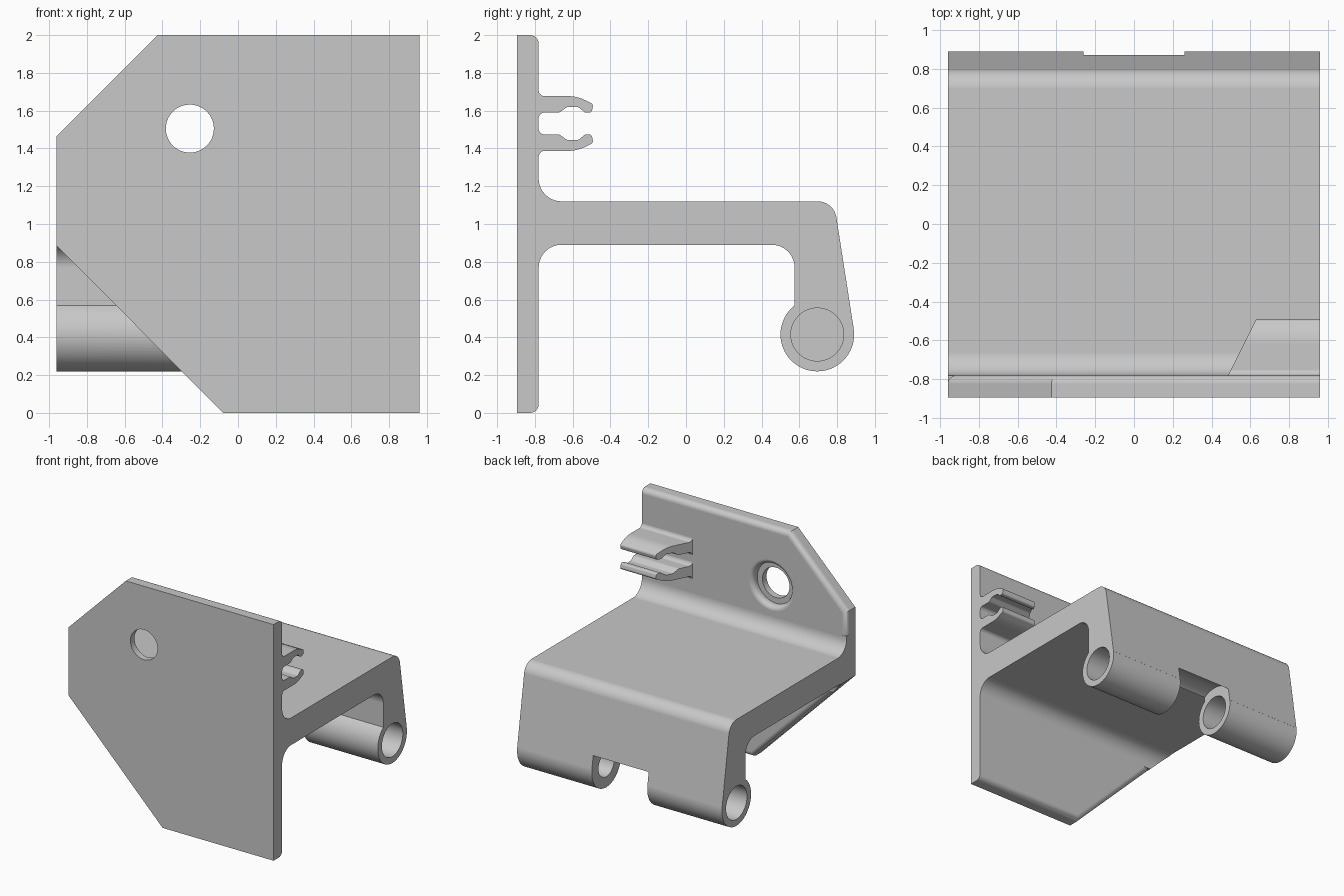
import bpy, bmesh, math
from mathutils import Vector

cube = bpy.data.objects.get("Cube")
if cube:
    bpy.data.objects.remove(cube, do_unlink=True)

grey = bpy.data.materials.new("light grey plastic")
grey.use_nodes = True
colour = (0.58, 0.58, 0.58, 1)
grey.diffuse_color = colour
grey.node_tree.nodes["Principled BSDF"].inputs["Base Color"].default_value = colour

HALF = 0.96                      # half width of the bracket
FRONT, BACK = -0.895, -0.78      # plate faces
PIVOT = Vector((0, 0.695, 0.415))
GAP = 0.26


def make_object(name, bm):
    bmesh.ops.recalc_face_normals(bm, faces=bm.faces)
    mesh = bpy.data.meshes.new(name)
    bm.to_mesh(mesh)
    bm.free()
    mesh.materials.append(grey)
    obj = bpy.data.objects.new(name, mesh)
    bpy.context.collection.objects.link(obj)
    return obj


def rounded(corners, steps=8):
    """Turn (a, b, radius) corners into a filleted outline."""
    out = []
    for i, (a, b, r) in enumerate(corners):
        p = Vector((a, b, 0))
        if r == 0:
            out.append(p)
            continue
        u = (Vector((*corners[i - 1][:2], 0)) - p).normalized()
        v = (Vector((*corners[(i + 1) % len(corners)][:2], 0)) - p).normalized()
        half = u.angle(v) / 2
        t = r / math.tan(half)
        c = p + (u + v).normalized() * r / math.sin(half)
        start, end = p + u * t - c, p + v * t - c
        out += [c + start.lerp(end, k / steps).normalized() * r for k in range(steps + 1)]
    return out


def prism(outline, axis, lo, hi):
    """Extrude a closed outline along x (outline is y, z) or y (outline is x, z)."""
    bm = bmesh.new()
    place = (lambda p: (lo, p[0], p[1])) if axis == "x" else (lambda p: (p[0], lo, p[1]))
    face = bm.faces.new([bm.verts.new(place(p)) for p in outline])
    ext = bmesh.ops.extrude_face_region(bm, geom=[face])["geom"]
    shift = Vector((hi - lo, 0, 0)) if axis == "x" else Vector((0, hi - lo, 0))
    bmesh.ops.translate(bm, vec=shift, verts=[e for e in ext if isinstance(e, bmesh.types.BMVert)])
    return bm


def lathe(name, profile, centre, axis):
    """Spin (radius, distance) points around an axis through centre."""
    bm = bmesh.new()
    axis = Vector(axis)
    verts = [bm.verts.new(centre + axis * d + Vector((0, 0, r))) for r, d in profile]
    edges = [bm.edges.new(pair) for pair in zip(verts, verts[1:])]
    bmesh.ops.spin(bm, geom=verts + edges, cent=centre, axis=axis,
                   angle=math.tau, steps=64, use_duplicate=False)
    bmesh.ops.remove_doubles(bm, verts=bm.verts, dist=0.0001)
    return make_object(name, bm)


def rod(name, radius, lo, hi):
    return lathe(name, [(0, lo), (radius, lo), (radius, hi), (0, hi)], PIVOT, (1, 0, 0))


def apply_modifier(target, mod):
    bpy.context.view_layer.objects.active = target
    bpy.ops.object.modifier_apply(modifier=mod.name)


def combine(target, other, operation):
    mod = target.modifiers.new(operation.title(), "BOOLEAN")
    mod.operation, mod.object, mod.solver = operation, other, "EXACT"
    apply_modifier(target, mod)
    bpy.data.objects.remove(other, do_unlink=True)


# Back plate, rounded on its rear edges except along the clip side
bm = prism([(-HALF, 1.465), (-0.425, 2), (HALF, 2), (HALF, 0), (-0.08, 0), (-HALF, 0.885)],
           "y", FRONT, BACK)
rear = [e for e in bm.edges
        if all(v.co.y > BACK - 0.01 for v in e.verts)
        and not all(v.co.x > HALF - 0.01 for v in e.verts)]
bmesh.ops.bevel(bm, geom=rear, offset=0.045, segments=6, profile=0.5, affect="EDGES")
bracket = make_object("bracket", bm)

# Stepped mounting hole with a softened rim
hole = [(0, -0.2), (0.127, -0.2), (0.127, -0.06), (0.175, -0.06), (0.175, -0.04)]
hole += [(0.215 - 0.04 * math.cos(a), -0.04 + 0.04 * math.sin(a))
         for a in (math.radians(15 * k) for k in range(1, 7))]
hole += [(0.215, 0.05), (0, 0.05)]
combine(bracket, lathe("mounting_hole", hole, Vector((-0.255, BACK, 1.505)), (0, 1, 0)),
        "DIFFERENCE")

# Shelf arm with its hanging wall
arm = make_object("arm", prism(rounded([
    (-0.84, 1.26, 0), (BACK, 1.26, 0), (BACK, 1.12, 0.12), (0.783, 1.12, 0.1),
    (0.888, 0.445, 0), (0.695, 0.415, 0), (0.575, 0.415, 0), (0.575, 0.89, 0.12),
    (BACK, 0.89, 0.12), (BACK, 0.75, 0), (-0.84, 0.75, 0)]), "x", -HALF, HALF))

# Trim the lower fillet along the slanted plate edge
combine(arm, make_object("slant_trim", prism(
    [(-1.06, 0.985), (-0.08, 0), (-1.06, 0)], "y", -1, -0.62)), "DIFFERENCE")

# Hinge barrel, split by a central gap, with stepped bores
combine(arm, rod("hinge_barrel", 0.195, -HALF, HALF), "UNION")
combine(arm, rod("hinge_gap", 0.225, -GAP, GAP), "DIFFERENCE")
combine(arm, rod("pin_bore", 0.105, -1.1, 1.1), "DIFFERENCE")
for lo, hi in ((0.76, 1.1), (-1.1, -0.76), (-0.46, -0.2)):
    combine(arm, rod("bore_step", 0.14, lo, hi), "DIFFERENCE")
combine(bracket, arm, "UNION")

# Pair of mirrored clip fingers with a slanted inner end
finger = [(-0.82, 1.72, 0), (BACK, 1.72, 0), (BACK, 1.677, 0.03), (-0.58, 1.677, 0.2),
          (-0.49, 1.635, 0.02), (-0.50, 1.59, 0.015), (-0.535, 1.59, 0.015),
          (-0.57, 1.62, 0.03), (-0.63, 1.62, 0.03), (-0.67, 1.59, 0.03),
          (BACK, 1.59, 0.03), (BACK, 1.555, 0), (-0.82, 1.555, 0)]
MIDDLE = 1.532
for side in (1, -1):
    outline = [(p.x, MIDDLE + side * (p.y - MIDDLE)) for p in rounded(finger, 5)]
    bm = prism(outline, "x", 0.4, HALF)
    for v in bm.verts:
        if v.co.x < 0.5:
            v.co.x = 0.485 + (v.co.y - BACK) * 0.5
    combine(bracket, make_object("clip_finger", bm), "UNION")

# Smooth fillets, sharp corners, flat large faces
bpy.ops.object.select_all(action="DESELECT")
bracket.select_set(True)
bpy.context.view_layer.objects.active = bracket
bpy.ops.object.shade_smooth_by_angle(angle=math.radians(30))
weighted = bracket.modifiers.new("Weighted normals", "WEIGHTED_NORMAL")
weighted.keep_sharp = True
weighted.weight = 100
apply_modifier(bracket, weighted)
